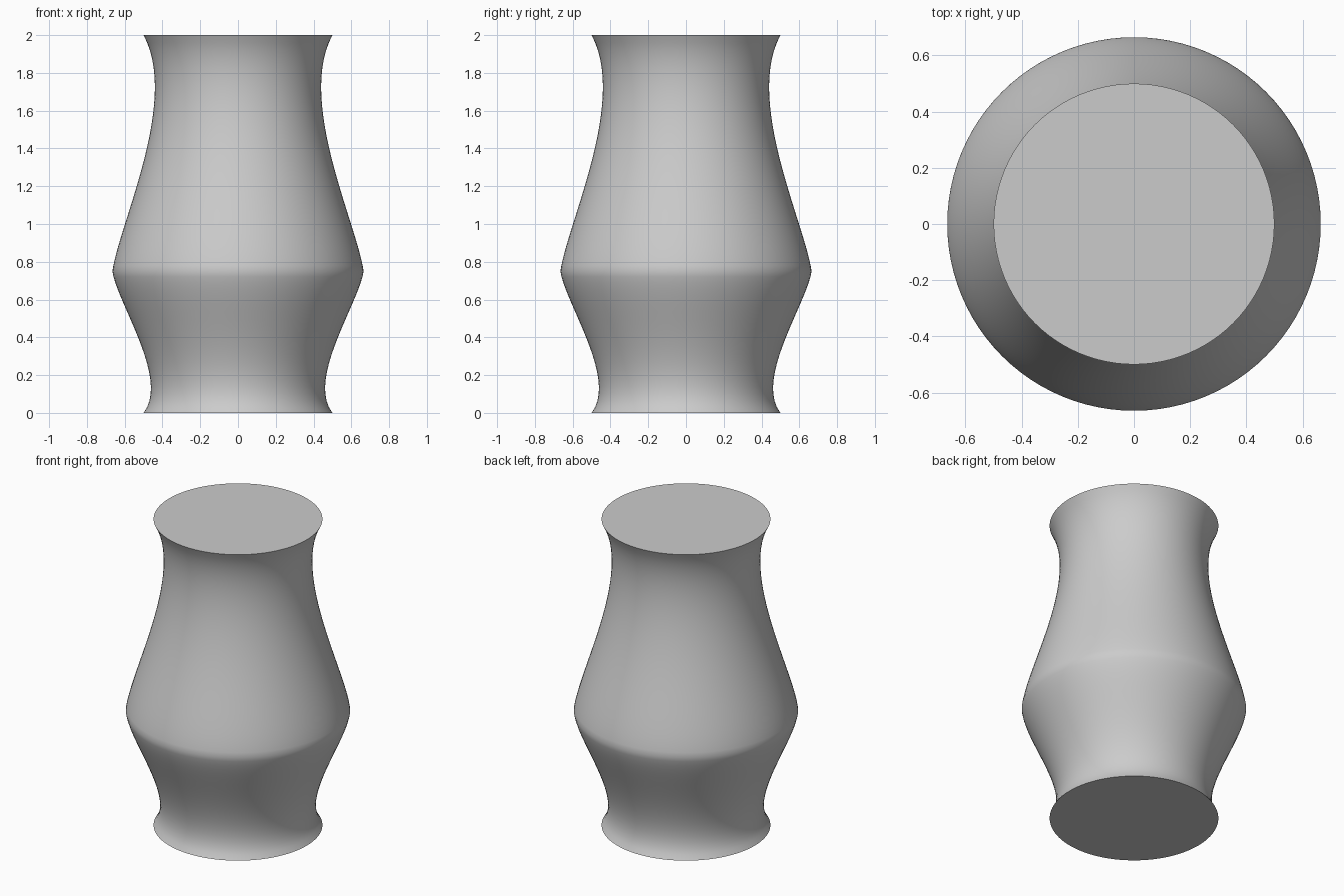
import bpy
import bmesh
from math import radians, tau, cos, sin
from mathutils import Vector
from mathutils.geometry import interpolate_bezier

cube = bpy.data.objects.get("Cube")
if cube:
    bpy.data.objects.remove(cube, do_unlink=True)

SIDES = 96


def curve(points, steps):
    """Bezier from four (radius, height) pairs."""
    return interpolate_bezier(*[Vector((r, 0, z)) for r, z in points], steps)


# Side profile: flared foot up to the shoulder, then the waisted neck
foot = curve([(0.5, 0), (0.36, 0.18), (0.64, 0.58), (0.665, 0.75)], 20)
neck = curve([(0.665, 0.75), (0.63, 1.0), (0.31, 1.65), (0.5, 2)], 28)
profile = foot + neck[1:]

# Turned body with closed flat ends
bm = bmesh.new()
rings = []
for p in profile:
    angles = [tau * i / SIDES for i in range(SIDES)]
    rings.append([bm.verts.new((p.x * cos(a), p.x * sin(a), p.z)) for a in angles])
for low, high in zip(rings, rings[1:]):
    for i in range(SIDES):
        j = (i + 1) % SIDES
        bm.faces.new((low[i], low[j], high[j], high[i]))
bm.faces.new(reversed(rings[0]))
bm.faces.new(rings[-1])

mesh = bpy.data.meshes.new("turned_body")
bm.to_mesh(mesh)
bm.free()
body = bpy.data.objects.new("turned_body", mesh)
bpy.context.collection.objects.link(body)

# Plain grey
grey = bpy.data.materials.new("light_grey")
grey.use_nodes = True
color = (0.6, 0.6, 0.6, 1)
grey.diffuse_color = color
grey.node_tree.nodes["Principled BSDF"].inputs["Base Color"].default_value = color
mesh.materials.append(grey)

# Smooth side, crisp rims
bpy.ops.object.select_all(action="DESELECT")
body.select_set(True)
bpy.context.view_layer.objects.active = body
bpy.ops.object.shade_smooth_by_angle(angle=radians(40))
